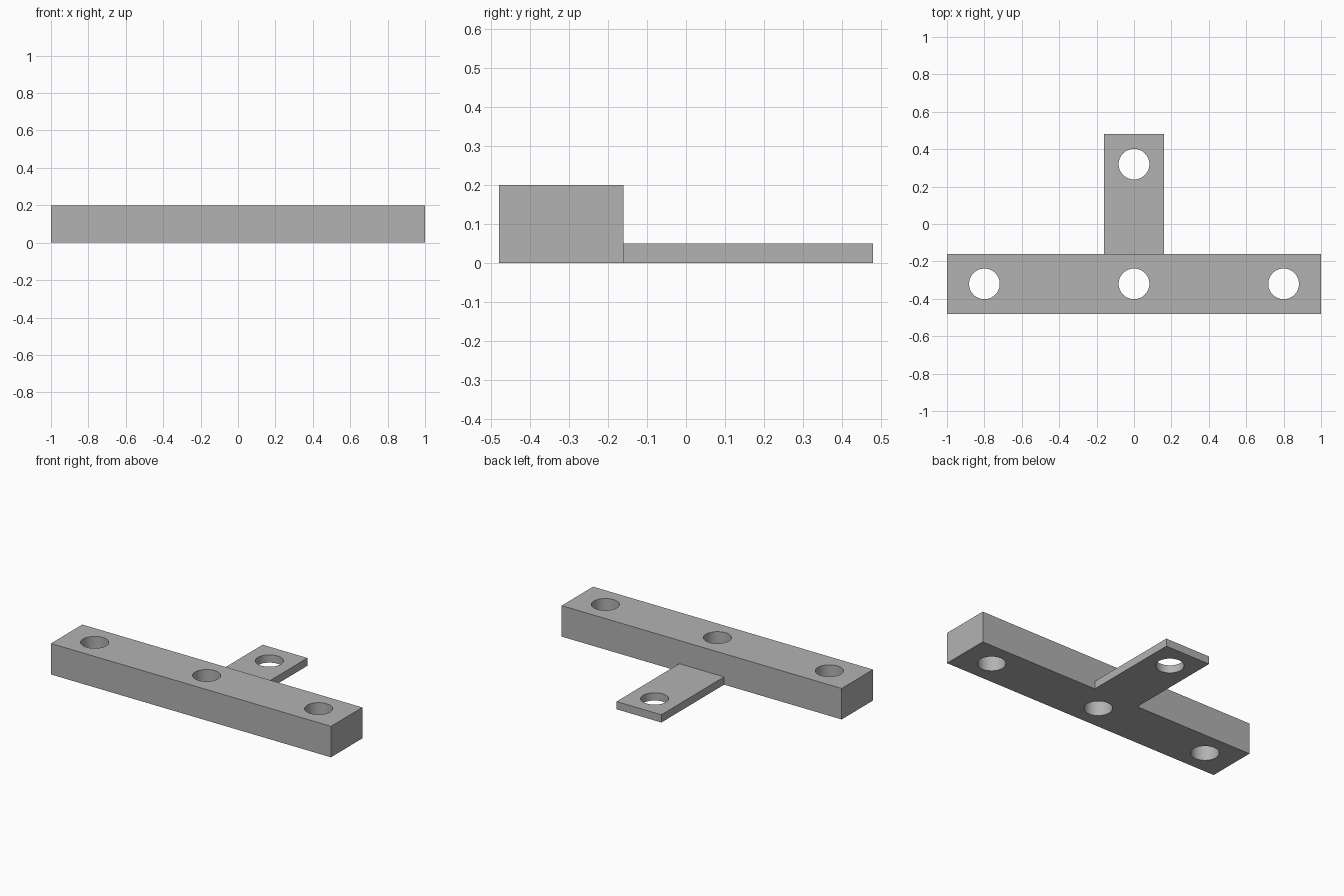
import bpy

default_cube = bpy.data.objects.get("Cube")
if default_cube:
    bpy.data.objects.remove(default_cube, do_unlink=True)

HOLE_RADIUS = 0.082

grey = bpy.data.materials.new("plain_grey")
grey.use_nodes = True
colour = (0.448, 0.448, 0.448, 1)
grey.diffuse_color = colour
grey.node_tree.nodes["Principled BSDF"].inputs["Base Color"].default_value = colour


def block(name, low, high):
    """Box between two opposite corners."""
    centre = [(a + b) / 2 for a, b in zip(low, high)]
    bpy.ops.mesh.primitive_cube_add(size=1, location=centre)
    obj = bpy.context.object
    obj.name = name
    obj.scale = [b - a for a, b in zip(low, high)]
    bpy.ops.object.transform_apply(location=True, rotation=False, scale=True)
    obj.data.materials.append(grey)
    return obj


def drill(obj, x, y):
    """Cut a vertical round hole right through the part."""
    bpy.ops.mesh.primitive_cylinder_add(vertices=64, radius=HOLE_RADIUS, depth=1, location=(x, y, 0))
    cutter = bpy.context.object
    cutter.name = "hole_cutter"
    cutter.hide_render = True
    cutter.data.materials.append(grey)
    mod = obj.modifiers.new("hole", "BOOLEAN")
    mod.operation = "DIFFERENCE"
    mod.solver = "EXACT"
    mod.object = cutter
    select(obj)
    bpy.ops.object.modifier_apply(modifier=mod.name)
    bpy.data.objects.remove(cutter, do_unlink=True)


def select(obj):
    bpy.ops.object.select_all(action="DESELECT")
    obj.select_set(True)
    bpy.context.view_layer.objects.active = obj


# Thick cross bar with three holes
bar = block("cross_bar", (-1, -0.48, 0), (1, -0.16, 0.2))
for x in (-0.8, 0, 0.8):
    drill(bar, x, -0.32)

# Thin tab reaching back from the bar, with one hole
tab = block("rear_tab", (-0.16, -0.16, 0), (0.16, 0.48, 0.05))
drill(tab, 0, 0.32)

# Round hole walls, crisp edges
for part in (bar, tab):
    select(part)
    bpy.ops.object.shade_smooth_by_angle()
